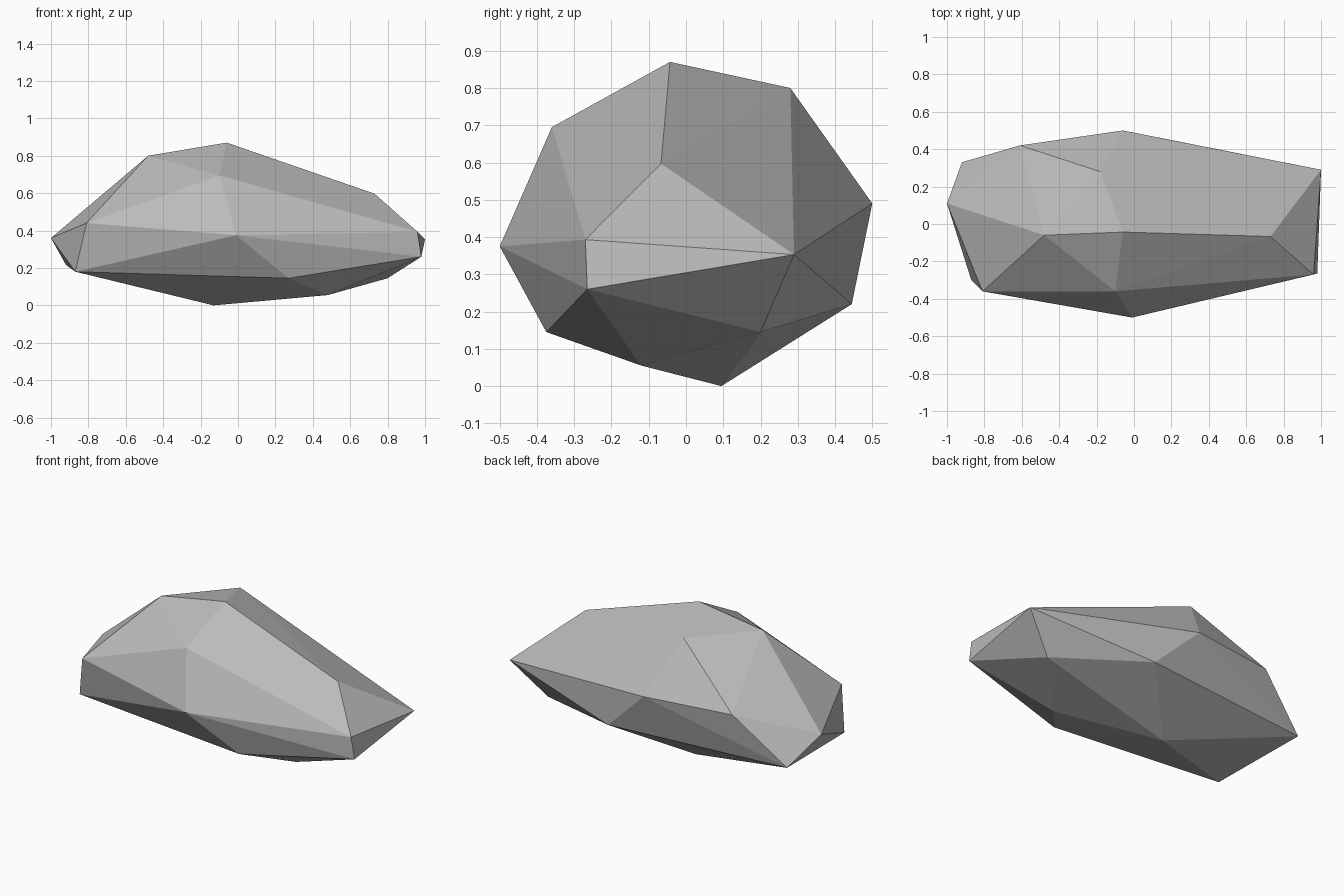
import bpy
import bmesh

cube = bpy.data.objects.get("Cube")
if cube:
    bpy.data.objects.remove(cube, do_unlink=True)

# Corner points of the faceted stone, grouped by region
crown = [(-0.48, -0.06, 0.80), (-0.06, -0.043, 0.87), (0.73, -0.067, 0.597),
         (-0.10, -0.36, 0.695), (-0.18, 0.28, 0.80)]
right_end = [(0.96, -0.27, 0.393), (1.0, 0.29, 0.353), (0.98, -0.265, 0.26),
             (0.80, 0.20, 0.145)]
left_end = [(-1.0, 0.11, 0.36), (-0.92, 0.33, 0.216), (-0.87, -0.30, 0.18),
            (-0.81, -0.36, 0.44)]
front_and_back = [(-0.01, -0.50, 0.375), (-0.06, 0.50, 0.49),
                  (-0.61, 0.42, 0.494)]
underside = [(0.27, -0.375, 0.145), (0.48, -0.12, 0.055),
             (-0.13, 0.095, 0.0), (0.22, 0.445, 0.22)]

# Stone body: flat facets wrapped around the corners
bm = bmesh.new()
for point in crown + right_end + left_end + front_and_back + underside:
    bm.verts.new(point)
bmesh.ops.convex_hull(bm, input=bm.verts[:])
bmesh.ops.recalc_face_normals(bm, faces=bm.faces[:])
for face in bm.faces:
    face.smooth = False
mesh = bpy.data.meshes.new("stone")
bm.to_mesh(mesh)
bm.free()
stone = bpy.data.objects.new("stone", mesh)
bpy.context.collection.objects.link(stone)

# Plain grey stone colour
grey = bpy.data.materials.new("stone grey")
grey.use_nodes = True
colour = (0.5, 0.5, 0.5, 1.0)
grey.diffuse_color = colour
shader = next(n for n in grey.node_tree.nodes if n.type == "BSDF_PRINCIPLED")
shader.inputs["Base Color"].default_value = colour
mesh.materials.append(grey)
